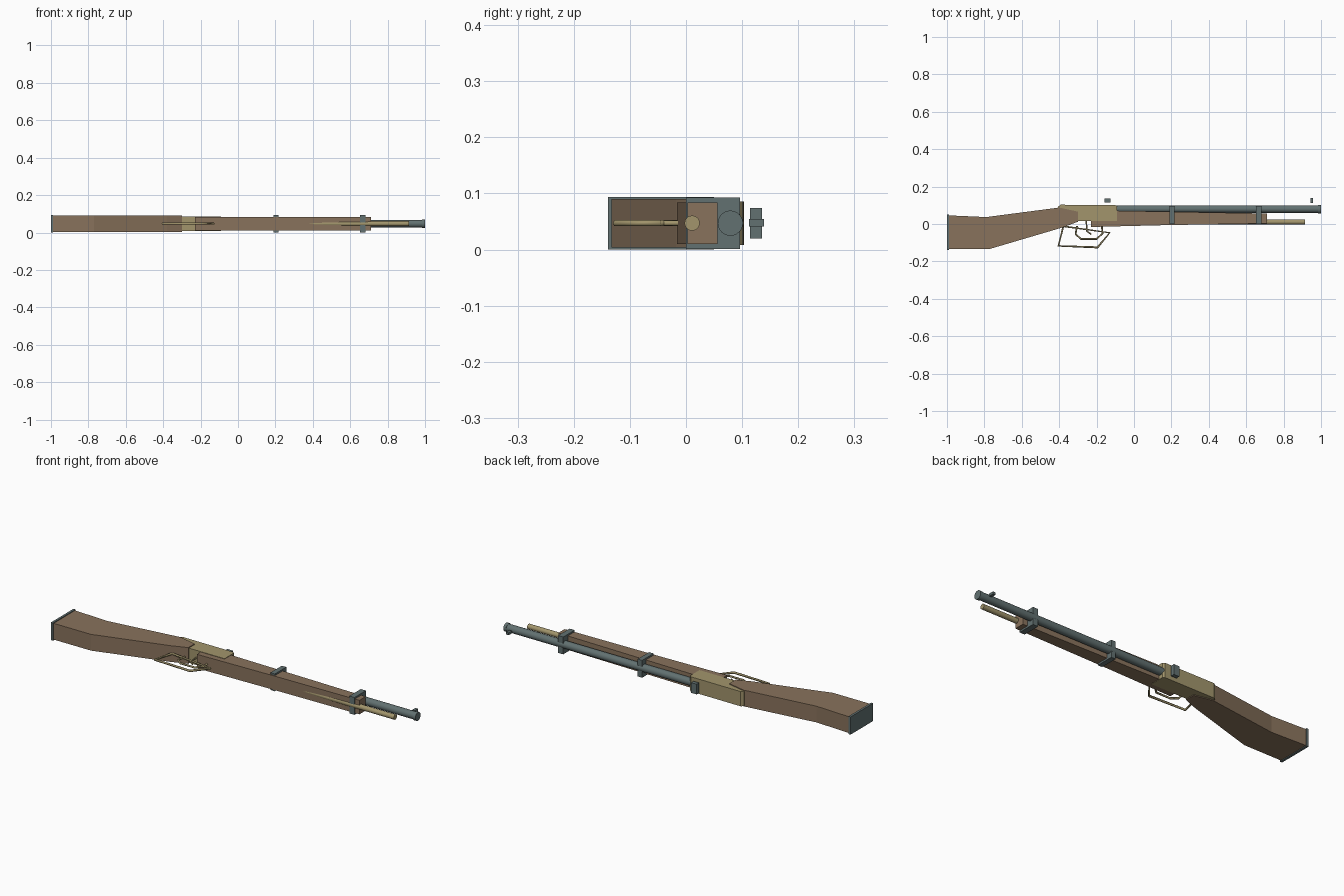
import bpy, bmesh, math
from mathutils import Vector

if "Cube" in bpy.data.objects:
    bpy.data.objects.remove(bpy.data.objects["Cube"])

ZC = 0.047  # centre plane of the rifle lying on its side


def material(name, rgb):
    m = bpy.data.materials.new(name)
    m.diffuse_color = (*rgb, 1)
    m.use_nodes = True
    m.node_tree.nodes["Principled BSDF"].inputs["Base Color"].default_value = m.diffuse_color
    return m


wood = material("walnut_wood", (0.25, 0.17, 0.107))
brass = material("brass", (0.36, 0.30, 0.15))
steel = material("blued_steel", (0.122, 0.165, 0.165))


def finish(bm, name, mat):
    bmesh.ops.recalc_face_normals(bm, faces=bm.faces)
    me = bpy.data.meshes.new(name)
    bm.to_mesh(me)
    bm.free()
    me.materials.append(mat)
    ob = bpy.data.objects.new(name, me)
    bpy.context.collection.objects.link(ob)
    return ob


def slab(name, outline, z0, z1, mat):
    """Side outline in x, y extruded from z0 to z1."""
    bm = bmesh.new()
    face = bm.faces.new([bm.verts.new((x, y, z0)) for x, y in outline])
    ext = bmesh.ops.extrude_face_region(bm, geom=[face])
    top = [v for v in ext["geom"] if isinstance(v, bmesh.types.BMVert)]
    bmesh.ops.translate(bm, verts=top, vec=(0, 0, z1 - z0))
    return finish(bm, name, mat)


def box(name, x0, x1, y0, y1, z0, z1, mat):
    return slab(name, [(x0, y0), (x1, y0), (x1, y1), (x0, y1)], z0, z1, mat)


def rod(name, x0, x1, y, r, mat, sides=24):
    bpy.ops.mesh.primitive_cylinder_add(vertices=sides, radius=r, depth=x1 - x0,
                                        location=((x0 + x1) / 2, y, ZC),
                                        rotation=(0, math.pi / 2, 0))
    ob = bpy.context.object
    ob.name = name
    ob.data.materials.append(mat)
    bpy.ops.object.shade_smooth_by_angle(angle=math.radians(40))
    return ob


def bent_bar(name, path, r, mat, closed=False):
    """Round bar bent through x, y points."""
    cu = bpy.data.curves.new(name, 'CURVE')
    cu.dimensions = '3D'
    cu.bevel_depth = r
    cu.bevel_resolution = 1
    cu.use_fill_caps = True
    sp = cu.splines.new('POLY')
    sp.points.add(len(path) - 1)
    for p, (x, y) in zip(sp.points, path):
        p.co = (x, y, ZC, 1)
    sp.use_cyclic_u = closed
    cu.materials.append(mat)
    ob = bpy.data.objects.new(name, cu)
    bpy.context.collection.objects.link(ob)
    return ob


# Wooden furniture
slab("butt_stock", [(-0.99, 0.046), (-0.79, 0.037), (-0.40, 0.088), (-0.30, 0.066),
                    (-0.30, 0.012), (-0.38, -0.018), (-0.77, -0.133), (-0.99, -0.133)],
     0.004, 0.090, wood)
slab("forearm", [(-0.23, 0.06), (-0.09, 0.071), (0.71, 0.056), (0.71, 0.003),
                 (0.17, -0.006), (-0.23, -0.016)], 0.010, 0.084, wood)

# Receiver with clipped corners
slab("receiver", [(-0.405, 0.025), (-0.405, 0.093), (-0.392, 0.103), (-0.10, 0.102),
                  (-0.09, 0.094), (-0.09, 0.016), (-0.30, 0.016)], 0.008, 0.086, brass)

# Butt plate and barrel bands
box("butt_plate", -1.0, -0.988, -0.139, 0.050, 0.0, 0.094, steel)
box("rear_band", 0.190, 0.216, 0.0, 0.096, 0.001, 0.093, steel)
box("front_band", 0.653, 0.683, 0.0, 0.096, 0.001, 0.093, steel)

# Barrel, muzzle ring and magazine tube
rod("barrel", -0.12, 0.995, 0.080, 0.020, steel)
rod("muzzle_ring", 0.985, 1.0, 0.079, 0.0225, steel)
rod("magazine_tube", 0.18, 0.915, 0.011, 0.0135, brass)

# Sights
box("rear_sight", -0.157, -0.125, 0.114, 0.135, 0.020, 0.074, steel)
box("front_sight", 0.943, 0.958, 0.112, 0.139, 0.041, 0.054, steel)

# Lever loop, trigger guard and trigger
bent_bar("lever_loop", [(-0.378, -0.012), (-0.404, -0.117), (-0.195, -0.125),
                        (-0.130, -0.047)], 0.006, brass, closed=True)
bent_bar("trigger_guard", [(-0.305, -0.010), (-0.312, -0.055), (-0.283, -0.080),
                           (-0.200, -0.080), (-0.168, -0.050), (-0.172, -0.008)], 0.005, brass)
bent_bar("trigger", [(-0.255, 0.018), (-0.252, -0.038), (-0.228, -0.056)], 0.004, brass)
